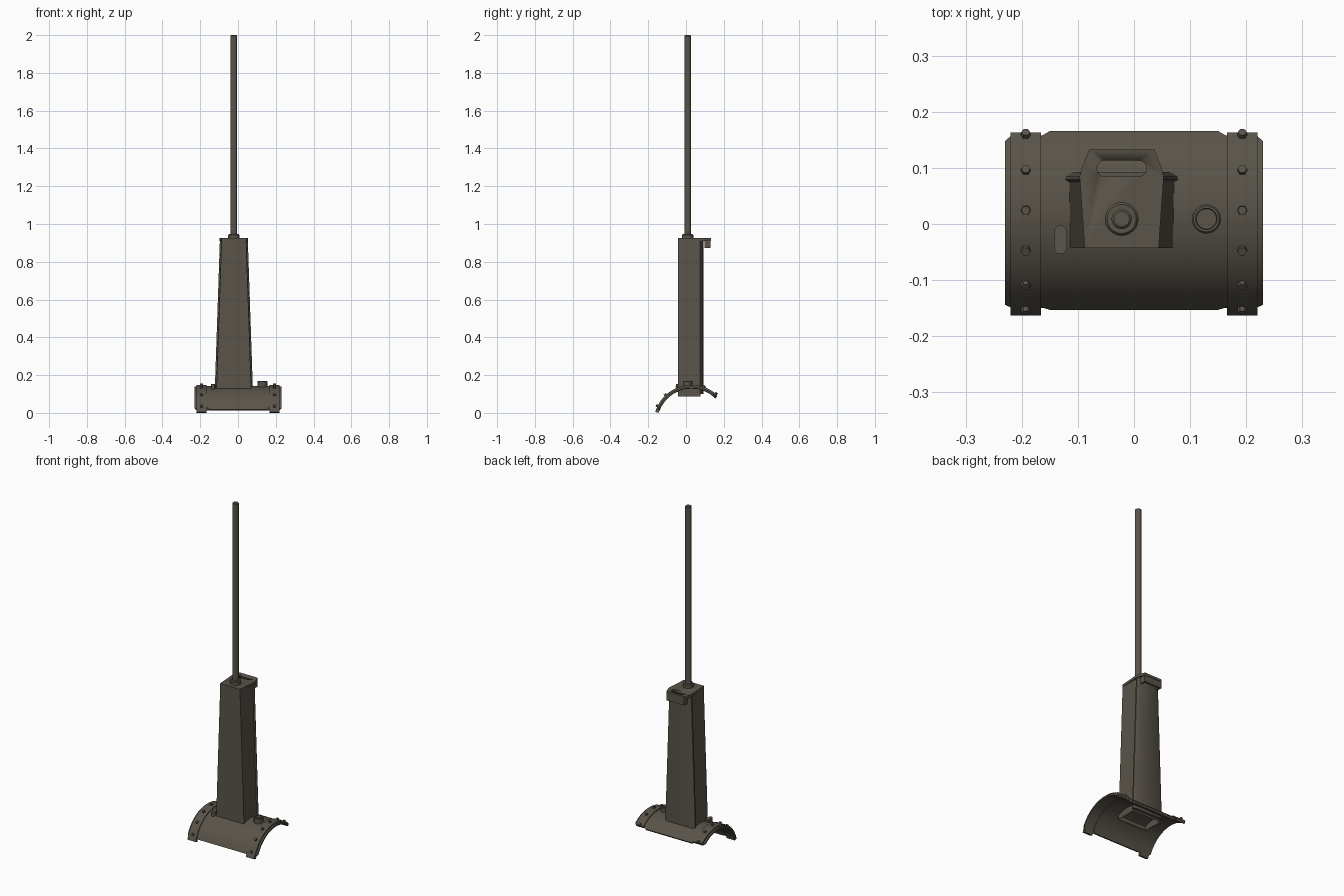
import bpy, bmesh
from math import sin, cos, pi, radians
from mathutils import Matrix, Vector

if "Cube" in bpy.data.objects:
    bpy.data.objects.remove(bpy.data.objects["Cube"])

paint = bpy.data.materials.new("olive_grey_metal")
paint.use_nodes = True
COLOR = (0.10, 0.088, 0.067, 1)
paint.diffuse_color = COLOR
paint.node_tree.nodes["Principled BSDF"].inputs["Base Color"].default_value = COLOR

CX = -0.022                # tower axis in x
MAST_Y = 0.009
ARC_Y, ARC_Z = 0.029, -0.052   # axis of the curved saddle


def finish(name, bm):
    bmesh.ops.recalc_face_normals(bm, faces=bm.faces)
    mesh = bpy.data.meshes.new(name)
    bm.to_mesh(mesh)
    bm.free()
    mesh.materials.append(paint)
    ob = bpy.data.objects.new(name, mesh)
    bpy.context.collection.objects.link(ob)
    bpy.ops.object.select_all(action='DESELECT')
    ob.select_set(True)
    bpy.context.view_layer.objects.active = ob
    bpy.ops.object.shade_smooth_by_angle(angle=radians(30))
    return ob


def skin(bm, rings, capped=True):
    """Join closed rings of points into a skin."""
    loops = [[bm.verts.new(p) for p in ring] for ring in rings]
    n = len(loops[0])
    for a, b in zip(loops, loops[1:]):
        for i in range(n):
            j = (i + 1) % n
            bm.faces.new((a[i], a[j], b[j], b[i]))
    if capped:
        return bm.faces.new(loops[0][::-1]), bm.faces.new(loops[-1])


def loft(name, rings):
    bm = bmesh.new()
    skin(bm, rings)
    return finish(name, bm)


def prism(name, outline, z0, z1):
    return loft(name, [[(x, y, z) for x, y in outline] for z in (z0, z1)])


def box(name, x0, x1, y0, y1, z0, z1):
    return prism(name, [(x0, y0), (x1, y0), (x1, y1), (x0, y1)], z0, z1)


def lathe(name, x, y, profile, sides=24):
    return loft(name, [[(x + r * cos(2 * pi * i / sides), y + r * sin(2 * pi * i / sides), z)
                        for i in range(sides)] for r, z in profile])


def slot_outline(x, y, length, width, along_x):
    r, pts = width / 2, []
    for end in (1, -1):
        for i in range(7):
            a = -pi / 2 + pi * i / 6
            u, v = end * (length / 2 - r + r * cos(a)), end * r * sin(a)
            pts.append((x + u, y + v) if along_x else (x - v, y + u))
    return pts


def on_arc(x, r, angle):
    return (x, ARC_Y + r * sin(radians(angle)), ARC_Z + r * cos(radians(angle)))


def arc_shell(name, x, half, r0, r1, a0, a1, chamfer=0.0):
    """Curved sheet with optional cut corners."""
    steps = 28
    angles = [a0] + [a0 + 4 + (a1 - a0 - 8) * i / steps for i in range(steps + 1)] + [a1]
    rings = []
    for a in angles:
        w = half - (chamfer if a in (a0, a1) else 0)
        rings.append([on_arc(x - w, r0, a), on_arc(x + w, r0, a),
                      on_arc(x + w, r1, a), on_arc(x - w, r1, a)])
    return loft(name, rings)


# Saddle: thin sheet, raised centre panel and two clamp bands
arc_shell("saddle_sheet", 0, 0.23, 0.182, 0.191, -69, 42.5, 0.012)
arc_shell("saddle_panel", 0, 0.167, 0.18, 0.195, -69, 44.5, 0.017)
for side, tag in ((-1, "right"), (1, "left")):
    arc_shell(tag + "_clamp_band", side * 0.193, 0.027, 0.182, 0.2, -73.4, 42)
    # Hex bolts along each band
    bm = bmesh.new()
    for k in range(-3, 3):
        angle = -1.3 + 20.8 * k
        place = Matrix.Translation(Vector(on_arc(side * 0.193, 0.202, angle)))
        turn = Matrix.Rotation(-radians(angle), 4, 'X')
        bmesh.ops.create_cone(bm, cap_ends=True, segments=6, radius1=0.0095, radius2=0.008,
                              depth=0.013, matrix=place @ turn @ Matrix.Rotation(pi / 6, 4, 'Z'))
    finish(tag + "_band_bolts", bm)

# Fittings on the saddle
lathe("filler_cup", 0.129, MAST_Y,
      [(0.026, 0.13), (0.026, 0.166), (0.023, 0.17), (0.019, 0.17), (0.018, 0.155)])
prism("rounded_pad", slot_outline(-0.131, -0.028, 0.052, 0.023, False), 0.11, 0.153)


# Tapered tower with a hollow foot
def at_height(z):
    t = (z - 0.088) / (0.915 - 0.088)
    return 0.093 + (0.065 - 0.093) * t


def tower_ring(z):
    w = at_height(z)
    return [(CX - w, -0.043, z), (CX + w, -0.043, z), (CX + w + 0.002, 0.077, z),
            (CX - w - 0.002, 0.077, z)]


bm = bmesh.new()
foot, _ = skin(bm, [tower_ring(0.088), tower_ring(0.915)])
bmesh.ops.inset_region(bm, faces=[foot], thickness=0.018)
bmesh.ops.translate(bm, verts=foot.verts, vec=(0, 0, 0.04))
finish("tower", bm)


# Rear cover plate with bevelled overhanging edges
def cover_ring(z):
    w = at_height(z)
    half = [(w + 0.002, 0.074), (w + 0.009, 0.079), (w + 0.007, 0.085), (w - 0.007, 0.093)]
    return [(CX + x, y, z) for x, y in half] + [(CX - x, y, z) for x, y in half[::-1]]


loft("rear_cover", [cover_ring(0.1), cover_ring(0.912)])

# Top plate with a slot through its overhang
top = [(0.066, -0.043), (0.075, 0.085), (0.071, 0.1), (0.058, 0.133)]
plate = prism("top_plate", [(CX + x, y) for x, y in top] + [(CX - x, y) for x, y in top[::-1]],
              0.91, 0.925)
cutter = prism("slot_cutter", slot_outline(CX, 0.099, 0.089, 0.029, True), 0.85, 0.95)
cutter.hide_render = True
cutter.hide_set(True)
cut = plate.modifiers.new("slot", 'BOOLEAN')
cut.object = cutter
cut.solver = 'EXACT'
bpy.context.view_layer.objects.active = plate
bpy.ops.object.modifier_apply(modifier="slot")
bpy.data.objects.remove(cutter)

# Hanging bracket under the overhang
box("bracket_lip", CX - 0.058, CX + 0.058, 0.119, 0.131, 0.872, 0.912)
for side, tag in ((-1, "right"), (1, "left")):
    x = CX + side * 0.053
    box(tag + "_bracket_cheek", x - 0.005, x + 0.005, 0.098, 0.125, 0.872, 0.912)

# Mast and its collar
lathe("mast_collar", CX, MAST_Y, [(0.03, 0.92), (0.03, 0.941), (0.026, 0.946)])
lathe("mast", CX, MAST_Y, [(0.018, 0.93), (0.018, 1.996), (0.014, 2.0)])
